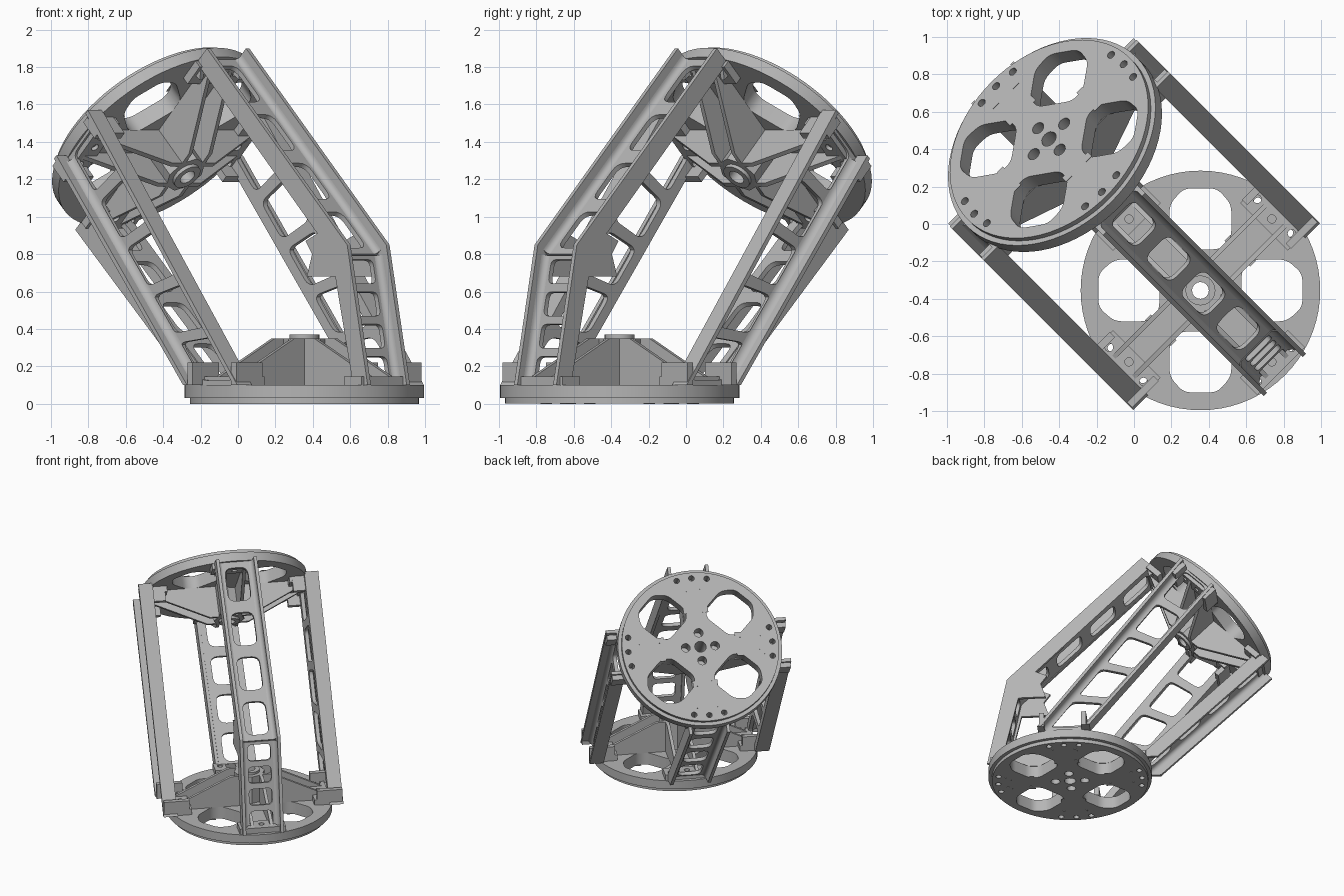
import bpy, bmesh, math
from mathutils import Matrix, Vector

if "Cube" in bpy.data.objects:
    bpy.data.objects.remove(bpy.data.objects["Cube"])

grey = bpy.data.materials.new("machined_grey")
grey.use_nodes = True
COLOUR = (0.46, 0.46, 0.46, 1)
grey.diffuse_color = COLOUR
grey.node_tree.nodes["Principled BSDF"].inputs["Base Color"].default_value = COLOUR

# Model axes: U is the lean direction, V is the mirror direction
H = math.sqrt(0.5)
U, V, Z = Vector((-H, H, 0)), Vector((H, H, 0)), Vector((0, 0, 1))
parts = []


def frame(origin, x, y):
    m = Matrix((x, y, x.cross(y))).transposed().to_4x4()
    m.translation = origin
    return m


def plate(name, outline, holes, matrix, thick):
    """Filled 2D outline with holes, given a thickness and placed in space."""
    curve = bpy.data.curves.new(name, 'CURVE')
    curve.dimensions, curve.fill_mode, curve.extrude = '2D', 'BOTH', thick / 2
    for loop in [outline] + holes:
        s = curve.splines.new('POLY')
        s.points.add(len(loop) - 1)
        for p, c in zip(s.points, loop):
            p.co = (c[0], c[1], 0, 1)
        s.use_cyclic_u = True
    tmp = bpy.data.objects.new(name + "_outline", curve)
    bpy.context.collection.objects.link(tmp)
    deps = bpy.context.evaluated_depsgraph_get()
    mesh = bpy.data.meshes.new_from_object(tmp.evaluated_get(deps))
    bpy.data.objects.remove(tmp)
    mesh.transform(matrix)
    bm = bmesh.new()
    bm.from_mesh(mesh)
    bmesh.ops.remove_doubles(bm, verts=bm.verts, dist=1e-5)
    bmesh.ops.recalc_face_normals(bm, faces=bm.faces)
    bm.to_mesh(mesh)
    bm.free()
    mesh.materials.clear()
    mesh.materials.append(grey)
    obj = bpy.data.objects.new(name, mesh)
    bpy.context.collection.objects.link(obj)
    parts.append(obj)


def circle(r, cx=0, cy=0, n=16):
    return [(cx + r * math.cos(math.tau * i / n), cy + r * math.sin(math.tau * i / n)) for i in range(n)]


def rect(x0, x1, y0, y1):
    return [(x0, y0), (x1, y0), (x1, y1), (x0, y1)]


def rounded(poly, r):
    pts = [Vector(p) for p in poly]
    out = []
    for i, p in enumerate(pts):
        a, b = pts[i - 1] - p, pts[(i + 1) % len(pts)] - p
        a = p + a.normalized() * min(r, a.length * 0.45)
        b = p + b.normalized() * min(r, b.length * 0.45)
        for t in (0, 0.25, 0.5, 0.75, 1):
            out.append(tuple(a * (1 - t) ** 2 + p * 2 * t * (1 - t) + b * t * t))
    return out


def ladder(quad, n, side, bar, r=0.05):
    """Row of n rounded windows inside a quad (bottom pair, then top pair)."""
    a, b, c, d = [Vector(p) for p in quad]
    at = lambda s, t: (a.lerp(b, s)).lerp(d.lerp(c, s), t)
    out = []
    for i in range(n):
        t0, t1 = (i + bar) / n, (i + 1 - bar) / n
        out.append(rounded([at(side, t0), at(1 - side, t0), at(1 - side, t1), at(side, t1)], r))
    return out


def fillet(name, start, end, d1, d2, r=0.045):
    """Concave strip blending two walls that meet along start-end."""
    arc = [(r - r * math.sin(t * math.pi / 12), r - r * math.cos(t * math.pi / 12)) for t in range(7)]
    plate(name, [(0, 0)] + arc, [], frame((start + end) / 2, d1, d2), (end - start).length)


def side_plane(v):
    return frame(V * v, U, Z)


def pos(p):
    return U * p[0] + Z * p[1]


# End mounts: round flange, hub, ribs and brackets, local z into the structure
base = frame(U * -0.502, U, -V)
top = frame(U * 0.643 + Z * 1.472, (U - Z) * H, V)


def mount(name, m):
    up = lambda z: m @ Matrix.Translation((0, 0, z))
    holes = [circle(0.045)]
    for k in range(4):
        turn = lambda loop, a: [tuple(Matrix.Rotation(a, 2) @ Vector(p)) for p in loop]
        q = k * math.pi / 2
        octo = [(0.22, -0.11), (0.28, -0.165), (0.46, -0.165), (0.545, -0.09),
                (0.545, 0.09), (0.46, 0.165), (0.28, 0.165), (0.22, 0.11)]
        holes.append(turn(rounded(octo, 0.04), q + math.pi / 4))
        holes.append(turn(circle(0.035, 0.115), q))
        holes += [turn(circle(0.022, 0.565), q + a) for a in (-0.21, 0, 0.21)]
    plate(name + "_flange", circle(0.64, n=72), holes, up(0.065), 0.07)
    plate(name + "_face_step", circle(0.612, n=72), holes, up(0.015), 0.03)
    plate(name + "_hub", circle(0.12, n=8), [circle(0.045)], up(0.225), 0.25)
    plate(name + "_hub_ring", circle(0.08, n=24), [circle(0.045)], up(0.355), 0.03)
    for k in range(4):
        arm = m @ Matrix.Rotation(k * math.pi / 2, 4, 'Z')
        for y in (-0.075, 0.075):
            rib = [(0.06, 0.1), (0.59, 0.1), (0.59, 0.14), (0.16, 0.35), (0.06, 0.35)]
            plate(name + "_rib", rib, [], arm @ Matrix.Translation((0, y, 0))
                  @ Matrix.Rotation(math.pi / 2, 4, 'X'), 0.025)
            for x in (0.3, 0.48):
                pad = rect(x - 0.022, x + 0.022, y - 0.022, y + 0.022)
                plate(name + "_key_pad", pad, [], arm, 0.002)
        plate(name + "_rib_floor", rect(0.1, 0.58, -0.08, 0.08), [], arm @ Matrix.Translation((0, 0, 0.11)), 0.03)
        tab_holes = [circle(0.022, 0.56, y) for y in (-0.13, 0.13)]
        tab_holes.append(circle(0.022, 0.54))
        plate(name + "_foot_tab", rect(0.48, 0.61, -0.18, 0.18), tab_holes,
              arm @ Matrix.Translation((0, 0, 0.12)), 0.05)
        if k % 2:
            for y in (-0.165, 0.165):
                plate(name + "_foot_block", rect(0.5, 0.7, y - 0.02, y + 0.02), [],
                      arm @ Matrix.Translation((0, 0, 0.16)), 0.12)


mount("base", base)
mount("top", top)

# Side beams: straight channels, mirrored in V
quad = [(-0.70, 0.1), (-0.29, 0.1), (0.686, 1.31), (0.43, 1.57)]
for sign, side in ((1, "left"), (-1, "right")):
    plate(side + "_beam_web", quad, ladder(quad, 5, 0.17, 0.1), side_plane(sign * 0.61), 0.03)
    for lo, hi, inward in ((quad[0], quad[3], 1), (quad[1], quad[2], -1)):
        lo, hi = Vector(lo), Vector(hi)
        step = Vector((0.03 * inward, 0))
        lean = Vector((0.018, -0.018)) * inward
        plate(side + "_beam_flange", [lo, lo + step, hi + lean, hi], [], side_plane(sign * 0.65), 0.11)
        along = (pos(hi) - pos(lo)).normalized()
        across = along.cross(V) * inward
        if across.dot(U) * inward < 0:
            across = -across
        shift = V * sign * 0.625 + across * 0.022
        fillet(side + "_beam_fillet", pos(lo) + shift + along * 0.04, pos(hi) + shift - along * 0.04,
               across, V * sign)


def tray(name, profile, runs):
    """Channel with two profiled flanges; runs are (start, end, windows) webs."""
    for v in (-0.1475, 0.1475):
        plate(name + "_flange", profile, [], side_plane(v), 0.025)
    for a, b, n, r in runs:
        a, b = pos(a), pos(b)
        along = (b - a).normalized()
        length = (b - a).length
        web = rect(-0.136, 0.136, 0, length)
        plate(name + "_web", web, ladder(web, n, 0.17, 0.13, r), frame(a, V, along), 0.028)
        out = V.cross(along)
        out = out if out.dot(U) * (1 if name == "back_beam" else -1) > 0 else -out
        for s in (-1, 1):
            shift = V * s * 0.135 + out * 0.013
            fillet(name + "_fillet", a + shift, b + shift, V * -s, out, 0.035)


# Front beam: bends part way up, with a stepped knee on its inner edge
tray("front_beam",
     [(-1.14, 0.1), (-0.985, 0.85), (0.075, 1.9), (0.195, 1.78), (0.13, 1.73), (0.12, 1.79),
      (-0.76, 0.91), (-0.67, 0.87), (-0.72, 0.8), (-0.68, 0.68), (-0.895, 0.68), (-1.03, 0.1)],
     [((-1.05, 0.1), (-0.91, 0.79), 4, 0.035), ((-0.91, 0.79), (0.14, 1.83), 4, 0.06)])

# Back beam: straight run to the low side of the upper mount
tray("back_beam", [(0.05, 0.1), (0.2, 0.1), (1.07, 0.93), (0.99, 1.01)],
     [((0.08, 0.12), (1.0, 1.0), 4, 0.06)])

# Smooth the curved walls while keeping edges sharp
bpy.ops.object.select_all(action='DESELECT')
for obj in parts:
    obj.select_set(True)
bpy.context.view_layer.objects.active = parts[0]
bpy.ops.object.shade_smooth_by_angle(angle=math.radians(30))
